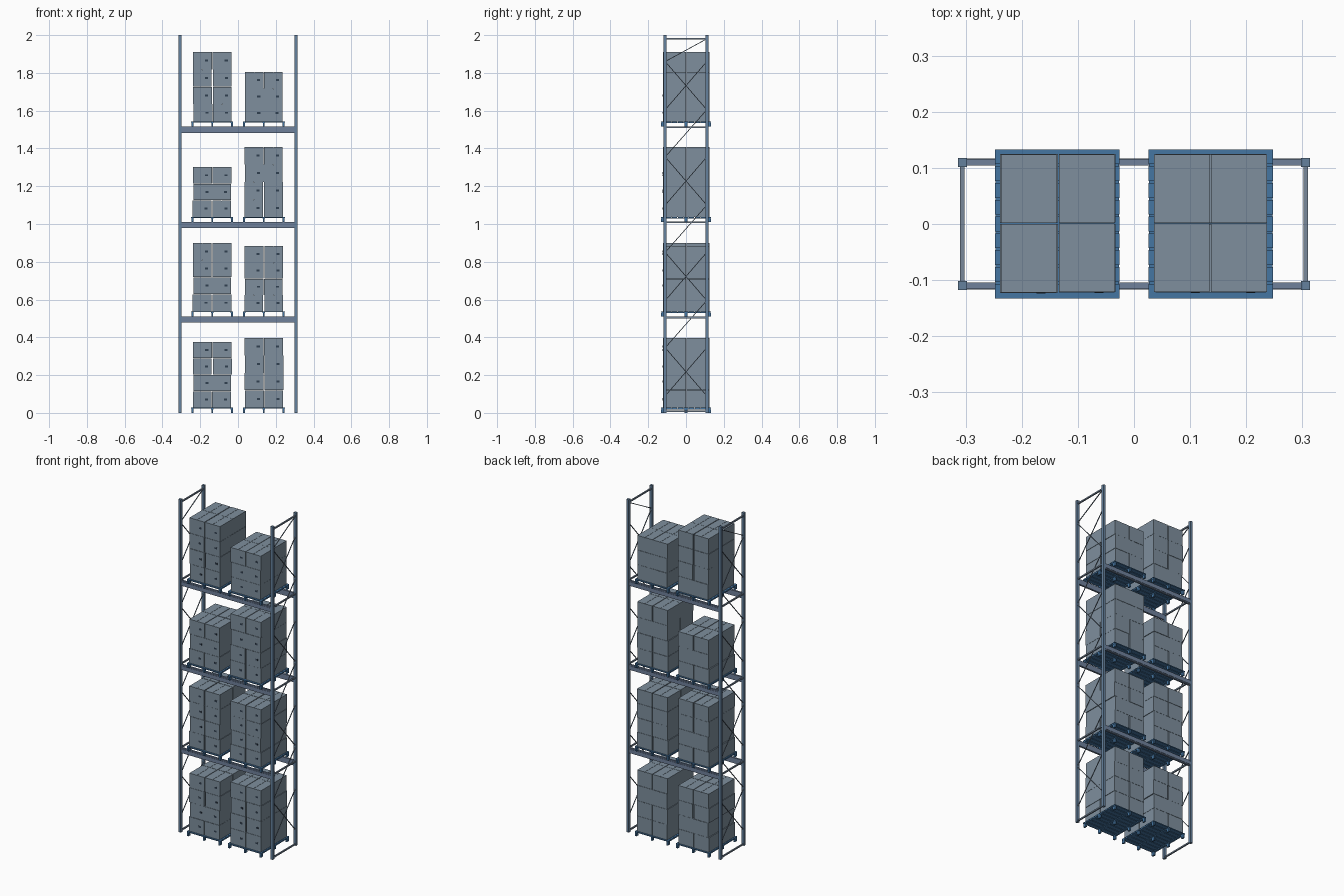
import bpy, bmesh, math, random
from mathutils import Matrix, Vector

if "Cube" in bpy.data.objects:
    bpy.data.objects.remove(bpy.data.objects["Cube"])

random.seed(4)


def material(name, color):
    m = bpy.data.materials.new(name)
    m.diffuse_color = (*color, 1)
    m.use_nodes = True
    m.node_tree.nodes["Principled BSDF"].inputs["Base Color"].default_value = m.diffuse_color
    return m


STEEL = material("blue_steel", (0.13, 0.22, 0.34))
BRACE = material("brace_steel", (0.19, 0.25, 0.33))
BEAM = material("beam_steel", (0.16, 0.22, 0.33))
PALLET = material("pallet_blue", (0.06, 0.18, 0.36))
CARTON = material("carton_slate", (0.21, 0.275, 0.34))
DARK = material("handle_dark", (0.03, 0.05, 0.08))


def block(bm, x0, x1, y0, y1, z0, z1):
    """Axis-aligned box given by its limits."""
    mat = Matrix.Translation(((x0 + x1) / 2, (y0 + y1) / 2, (z0 + z1) / 2))
    mat = mat @ Matrix.Diagonal((x1 - x0, y1 - y0, z1 - z0, 1))
    bmesh.ops.create_cube(bm, size=1, matrix=mat)


def bar(bm, a, b, w):
    """Thin square rod from a to b."""
    a, b = Vector(a), Vector(b)
    d = b - a
    mat = Matrix.Translation((a + b) / 2) @ d.to_track_quat('Z', 'Y').to_matrix().to_4x4()
    bmesh.ops.create_cube(bm, size=1, matrix=mat @ Matrix.Diagonal((w, w, d.length, 1)))


def finish(bm, name, mat):
    me = bpy.data.meshes.new(name)
    bm.to_mesh(me)
    bm.free()
    ob = bpy.data.objects.new(name, me)
    bpy.context.collection.objects.link(ob)
    me.materials.append(mat)
    return ob


LEVELS = [0.0, 0.51, 1.01, 1.515]
PX, PY = 0.306, 0.11

# upright posts and end-frame bracing
for side, s in (("left", -1), ("right", 1)):
    x = s * PX
    bm = bmesh.new()
    for y in (-PY, PY):
        block(bm, x - .008, x + .008, y - .008, y + .008, 0, 2)
    finish(bm, side + "_posts", STEEL)

    bm = bmesh.new()
    for z in (0.008, 0.505, 1.008, 1.512, 1.98):
        block(bm, x - .004, x + .004, -PY, PY, z - .004, z + .004)
    for i in range(4):
        z = 0.09 + i * 0.505
        bar(bm, (x, -PY, z), (x, PY, z + .255), .004)
        bar(bm, (x, PY, z), (x, -PY, z + .255), .004)
        bar(bm, (x, -PY, z + .255), (x, PY, min(z + .505, 1.98)), .004)
    finish(bm, side + "_frame_braces", BRACE)

# stepped shelf beams
for n, z in enumerate(LEVELS[1:], 1):
    bm = bmesh.new()
    for s in (-1, 1):
        block(bm, -.299, .299, *sorted((s * .104, s * .115)), z - .032, z)
        block(bm, -.299, .299, *sorted((s * .113, s * .117)), z - .026, z - .007)
    finish(bm, f"shelf_beams_{n}", BEAM)


# pallet: slatted deck, stringer boards and nine feet
def pallet(name, cx, z):
    bm = bmesh.new()
    count, w = 9, 0.0265
    for i in range(count):
        y = -.133 + w / 2 + i * (.266 - w) / (count - 1)
        block(bm, cx - .111, cx + .111, y - w / 2, y + w / 2, z + .023, z + .028)
    for dx in (-.104, 0, .104):
        block(bm, cx + dx - .006, cx + dx + .006, -.131, .131, z + .019, z + .023)
        for y in (-.123, 0, .123):
            block(bm, cx + dx - .005, cx + dx + .005, y - .009, y + .009, z, z + .019)
    finish(bm, name, PALLET)


# cartons: 2 x 2 columns, each with two top flaps meeting at a seam
# and a dark handle slot on the front
def load(name, cx, z0, z1, layers):
    boxes, slots = bmesh.new(), bmesh.new()
    h = (z1 - z0) / layers
    for k in range(layers):
        za, zb = z0 + k * h, z0 + (k + 1) * h
        for i in (-1, 1):
            shift = random.uniform(-.003, .003)
            for j in (-1, 1):
                x = cx + i * .0515 + shift * (0.3 if k == layers - 1 else 1)
                y = j * .0622 + .001 + random.uniform(-.0008, .0008)
                block(boxes, x - .0495, x + .0495, y - .061, y + .061, za, zb - .003)
                for e in (-1, 1):
                    xs = sorted((x + e * .0007, x + e * .0495))
                    block(boxes, *xs, y - .061, y + .061, zb - .003, zb - .001)
                if j < 0:
                    zc = (za + zb) / 2
                    block(slots, x + .014, x + .030, y - .0618, y - .060, zc - .005, zc + .005)
    # drop the hidden joint between body and flaps so each carton reads as one
    bmesh.ops.remove_doubles(boxes, verts=boxes.verts, dist=1e-5)
    finish(boxes, name + "_boxes", CARTON)
    finish(slots, name + "_handle_slots", DARK)


# stack heights: (left top, layers), (right top, layers)
STACKS = [((.377, 4), (.397, 4)),
          ((.900, 4), (.884, 4)),
          ((1.302, 3), (1.408, 4)),
          ((1.911, 4), (1.806, 3))]
for n, (z, pair) in enumerate(zip(LEVELS, STACKS)):
    for side, s, (top, layers) in zip(("left", "right"), (-1, 1), pair):
        cx = s * 0.1365
        pallet(f"{side}_pallet_{n}", cx, z)
        load(f"{side}_load_{n}", cx, z + .028, top, layers)
